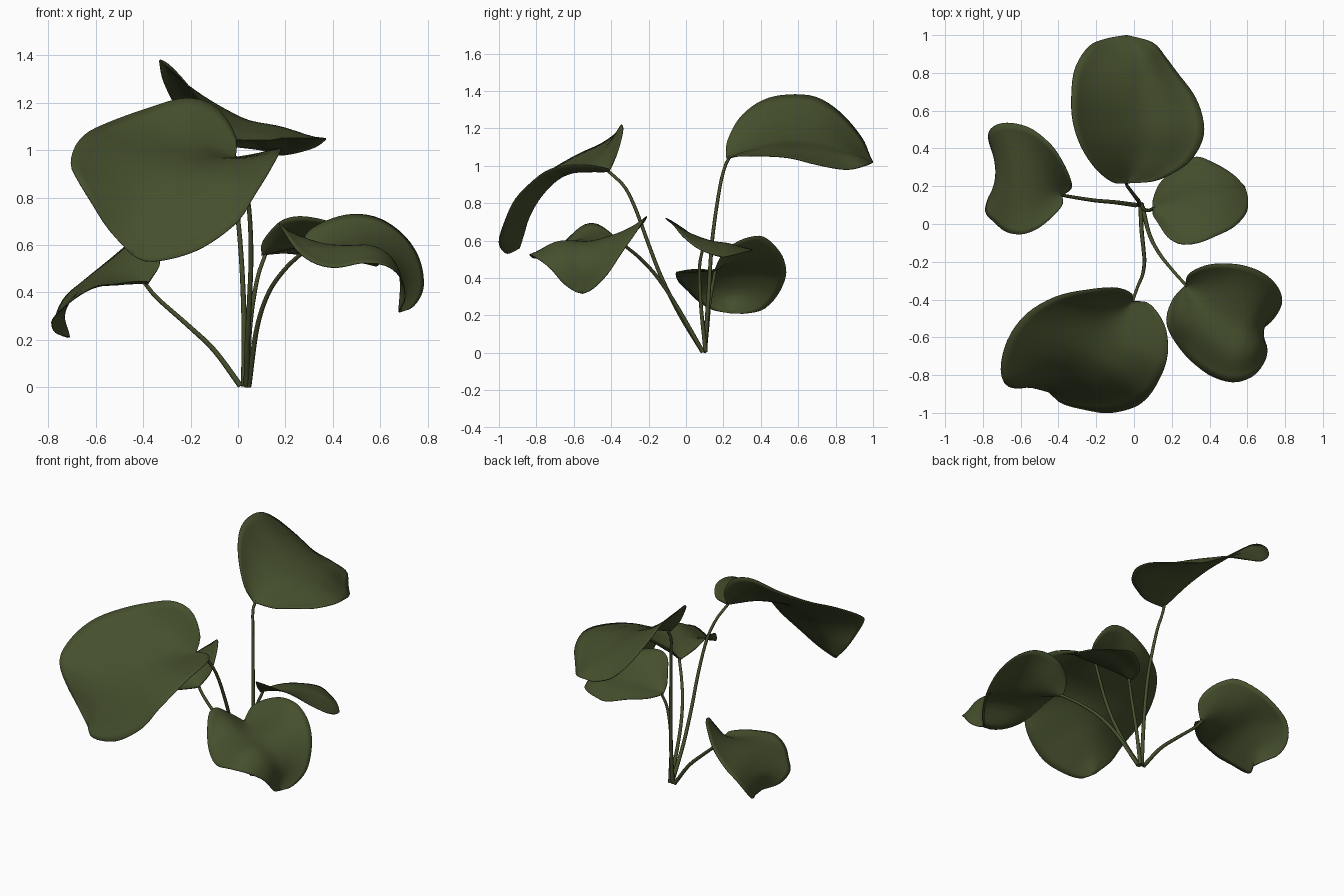
import bpy, bmesh, math
from mathutils import Vector


def material(name, rgb):
    m = bpy.data.materials.new(name)
    m.diffuse_color = (*rgb, 1)
    return m


LEAF = material("olive_green", (0.06, 0.078, 0.026))


def spline(pts, n, power=1.0):
    """n+1 samples evenly spaced along a Catmull-Rom curve."""
    p = [Vector(v) for v in pts]
    p = [2 * p[0] - p[1]] + p + [2 * p[-1] - p[-2]]
    fine = []
    for a, b, c, d in zip(p, p[1:], p[2:], p[3:]):
        for k in range(16):
            t = k / 16
            fine.append(0.5 * (2 * b + (c - a) * t + (2 * a - 5 * b + 4 * c - d) * t * t
                               + (3 * b - a - 3 * c + d) * t ** 3))
    fine.append(p[-2])
    acc = [0.0]
    for a, b in zip(fine, fine[1:]):
        acc.append(acc[-1] + (b - a).length)
    out, j = [], 0
    for i in range(n + 1):
        s = acc[-1] * (i / n) ** power
        while j < len(acc) - 2 and acc[j + 1] < s:
            j += 1
        f = (s - acc[j]) / max(acc[j + 1] - acc[j], 1e-9)
        out.append(fine[j].lerp(fine[j + 1], min(f, 1)))
    return out


def link(name, mesh):
    ob = bpy.data.objects.new(name, mesh)
    bpy.context.collection.objects.link(ob)
    mesh.materials.append(LEAF)
    for f in mesh.polygons:
        f.use_smooth = True
    return ob


def leaf(name, base, tip, left, mid, right, puff_l=(0, 0, 0), puff_r=(0, 0, 0), n=36, h=9):
    """Blade lofted across its left edge, midrib and right edge; puffs swell each half."""
    L = spline([base] + left + [tip], n)
    M = spline([base] + mid + [tip], n, 1.25)
    R = spline([base] + right + [tip], n)
    bm = bmesh.new()
    rows = []
    for i, (l, m, r) in enumerate(zip(L, M, R)):
        dl, dr = (m - l).length + 1e-4, (r - m).length + 1e-4
        # smooth slope over the midrib, parabola on each side
        slope = ((m - l) / dl * dr + (r - m) / dr * dl) / (dl + dr)
        row = []
        for k in range(-h, h + 1):
            t = abs(k) / h
            end, s, puff = (l, -slope * dl, puff_l) if k < 0 else (r, slope * dr, puff_r)
            swell = math.sin(math.pi * t) ** 2 * math.sin(math.pi * i / n)
            row.append(bm.verts.new(m + s * t + (end - m - s) * t * t + Vector(puff) * swell))
        rows.append(row)
    for a, b in zip(rows, rows[1:]):
        for k in range(2 * h):
            bm.faces.new((a[k], b[k], b[k + 1], a[k + 1]))
    bmesh.ops.remove_doubles(bm, verts=bm.verts, dist=0.0008)
    bmesh.ops.recalc_face_normals(bm, faces=bm.faces)
    if sum(f.normal.z * f.calc_area() for f in bm.faces) < 0:
        bmesh.ops.reverse_faces(bm, faces=bm.faces)
    me = bpy.data.meshes.new(name)
    bm.to_mesh(me)
    bm.free()
    ob = link(name, me)
    mod = ob.modifiers.new("thickness", 'SOLIDIFY')
    mod.thickness = 0.004
    mod.offset = 0


def stem(name, pts):
    """Slim tapering stalk along a path."""
    path = spline(pts, 24)
    cu = bpy.data.curves.new(name, 'CURVE')
    cu.dimensions = '3D'
    cu.bevel_depth = 0.012
    cu.bevel_resolution = 2
    cu.use_fill_caps = True
    sp = cu.splines.new('POLY')
    sp.points.add(len(path) - 1)
    for i, p in enumerate(path):
        sp.points[i].co = (*p, 1)
        sp.points[i].radius = 1.0 - 0.3 * i / 24
    tmp = bpy.data.objects.new("tmp", cu)
    bpy.context.collection.objects.link(tmp)
    dg = bpy.context.evaluated_depsgraph_get()
    me = bpy.data.meshes.new_from_object(tmp.evaluated_get(dg))
    bpy.data.objects.remove(tmp)
    me.materials.clear()
    link(name, me)


# large front leaf
leaf("front_leaf", (-0.01, -0.41, 0.97), (-0.45, -0.89, 0.56),
     [(-0.01, -0.37, 1.06), (-0.09, -0.338, 1.18), (-0.22, -0.345, 1.22), (-0.4, -0.38, 1.17),
      (-0.55, -0.46, 1.115), (-0.64, -0.56, 1.07), (-0.69, -0.67, 1.01), (-0.705, -0.78, 0.94),
      (-0.68, -0.85, 0.88), (-0.62, -0.87, 0.78), (-0.55, -0.865, 0.67)],
     [(-0.14, -0.54, 0.98), (-0.26, -0.67, 0.935), (-0.36, -0.77, 0.84), (-0.42, -0.84, 0.72)],
     [(0.08, -0.42, 0.985), (0.16, -0.53, 1.005), (0.18, -0.65, 1.0), (0.165, -0.75, 0.97),
      (0.12, -0.85, 0.89), (0.07, -0.92, 0.81), (0.0, -0.97, 0.7), (-0.13, -1.0, 0.6),
      (-0.25, -0.985, 0.55), (-0.38, -0.95, 0.53)], puff_r=(0, -0.012, 0.012))
# tall back leaf
leaf("back_leaf", (-0.04, 0.215, 1.045), (-0.04, 1.0, 1.017),
     [(-0.11, 0.22, 1.13), (-0.2, 0.29, 1.26), (-0.28, 0.41, 1.35), (-0.325, 0.55, 1.38),
      (-0.33, 0.7, 1.365), (-0.31, 0.83, 1.28), (-0.24, 0.94, 1.15), (-0.15, 0.98, 1.06)],
     [(-0.01, 0.35, 1.1), (0.01, 0.5, 1.135), (0.02, 0.7, 1.125), (0.01, 0.88, 1.07)],
     [(0.1, 0.225, 1.04), (0.2, 0.265, 1.05), (0.3, 0.335, 1.05), (0.365, 0.45, 1.05),
      (0.365, 0.56, 1.04), (0.32, 0.68, 1.01), (0.23, 0.8, 0.985), (0.17, 0.88, 0.98),
      (0.1, 0.96, 1.0)], puff_r=(0, 0, 0.022))
# low left leaf, tip curling under
leaf("left_leaf", (-0.38, 0.15, 0.435), (-0.71, 0.24, 0.21),
     [(-0.33, 0.19, 0.52), (-0.345, 0.26, 0.585), (-0.39, 0.35, 0.62), (-0.445, 0.425, 0.615),
      (-0.545, 0.505, 0.535), (-0.65, 0.535, 0.45), (-0.73, 0.525, 0.38), (-0.77, 0.48, 0.295),
      (-0.76, 0.41, 0.23), (-0.72, 0.32, 0.21)],
     [(-0.5, 0.18, 0.455), (-0.62, 0.21, 0.44), (-0.695, 0.225, 0.38), (-0.735, 0.235, 0.3)],
     [(-0.38, 0.1, 0.445), (-0.44, 0.03, 0.445), (-0.52, -0.03, 0.435), (-0.6, -0.055, 0.425),
      (-0.68, -0.04, 0.38), (-0.74, 0.01, 0.33), (-0.785, 0.06, 0.28), (-0.77, 0.14, 0.23)])
# right back leaf
leaf("right_back_leaf", (0.1, 0.082, 0.558), (0.585, 0.2, 0.51),
     [(0.1, 0.13, 0.558), (0.135, 0.215, 0.562), (0.21, 0.285, 0.565), (0.32, 0.355, 0.55),
      (0.42, 0.325, 0.54), (0.52, 0.265, 0.525)],
     [(0.2, 0.1, 0.585), (0.32, 0.12, 0.6), (0.45, 0.15, 0.59), (0.54, 0.18, 0.55)],
     [(0.1, 0.05, 0.605), (0.128, 0.005, 0.65), (0.18, -0.07, 0.7), (0.25, -0.107, 0.72),
      (0.34, -0.1, 0.71), (0.43, -0.065, 0.68), (0.53, -0.015, 0.62), (0.595, 0.06, 0.56),
      (0.602, 0.14, 0.525)], puff_l=(0, 0, 0.012))
# right front leaf, tip hanging down
leaf("right_front_leaf", (0.27, -0.325, 0.57), (0.68, -0.555, 0.315),
     [(0.29, -0.265, 0.65), (0.38, -0.22, 0.705), (0.49, -0.21, 0.73), (0.6, -0.225, 0.71),
      (0.7, -0.27, 0.64), (0.765, -0.34, 0.54), (0.782, -0.42, 0.42), (0.74, -0.5, 0.34)],
     [(0.38, -0.42, 0.59), (0.52, -0.49, 0.6), (0.62, -0.53, 0.57), (0.685, -0.55, 0.47)],
     [(0.21, -0.39, 0.63), (0.175, -0.48, 0.69), (0.182, -0.56, 0.675), (0.25, -0.67, 0.575),
      (0.33, -0.75, 0.52), (0.42, -0.81, 0.505), (0.53, -0.838, 0.525), (0.63, -0.805, 0.51),
      (0.69, -0.73, 0.455), (0.705, -0.66, 0.375), (0.685, -0.6, 0.33)],
     puff_r=(0.01, -0.01, 0.035))

# stalks from the common root
stem("front_stem", [(0.035, 0.09, 0.004), (0.04, -0.03, 0.2), (0.05, -0.13, 0.4), (0.055, -0.2, 0.58),
                    (0.045, -0.27, 0.77), (0.02, -0.33, 0.89), (-0.01, -0.415, 0.97)])
stem("back_stem", [(0.025, 0.1, 0.004), (0.025, 0.12, 0.3), (0.01, 0.14, 0.6), (-0.02, 0.18, 0.88),
                   (-0.04, 0.21, 1.0), (-0.035, 0.235, 1.05)])
stem("left_stem", [(0.01, 0.1, 0.006), (-0.1, 0.115, 0.155), (-0.21, 0.125, 0.26),
                   (-0.34, 0.145, 0.375), (-0.39, 0.155, 0.435)])
stem("right_back_stem", [(0.04, 0.105, 0.004), (0.05, 0.08, 0.25), (0.08, 0.072, 0.45),
                         (0.115, 0.09, 0.56)])
stem("right_front_stem", [(0.045, 0.09, 0.004), (0.08, -0.05, 0.25), (0.13, -0.15, 0.4),
                          (0.2, -0.24, 0.5), (0.28, -0.33, 0.575)])
